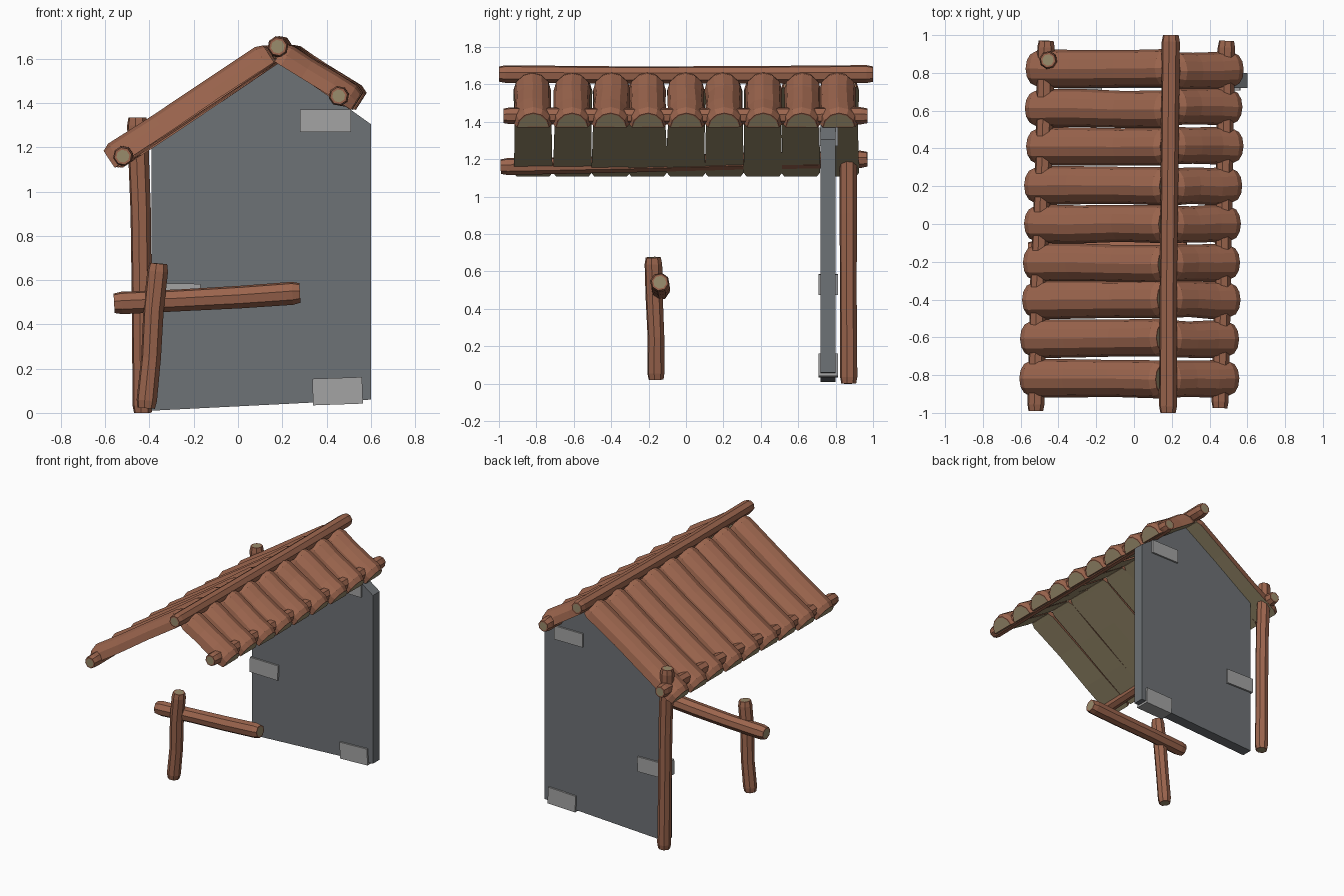
import bpy, bmesh, math, random
from mathutils import Vector, Matrix

random.seed(4)
cube = bpy.data.objects.get("Cube")
if cube:
    bpy.data.objects.remove(cube, do_unlink=True)


def material(name, rgb):
    m = bpy.data.materials.new(name)
    m.use_nodes = True
    m.diffuse_color = (*rgb, 1)
    bsdf = next(n for n in m.node_tree.nodes if n.type == "BSDF_PRINCIPLED")
    bsdf.inputs["Base Color"].default_value = (*rgb, 1)
    return m


BARK = material("bark brown", (0.33, 0.13, 0.075))
CUT = material("cut wood tan", (0.32, 0.26, 0.15))
SLATE = material("slate grey", (0.155, 0.168, 0.18))
CLIP = material("light grey", (0.37, 0.37, 0.37))


def finish(name, bm, mats):
    bmesh.ops.recalc_face_normals(bm, faces=bm.faces[:])
    mesh = bpy.data.meshes.new(name)
    bm.to_mesh(mesh)
    bm.free()
    for m in mats:
        mesh.materials.append(m)
    ob = bpy.data.objects.new(name, mesh)
    bpy.context.collection.objects.link(ob)
    return ob


def sweep(name, start, end, profile, up, wobble=0.0, flat_side=None, rim=0.01):
    """Timber between two points: chamfered ends, slight bends, pale cut ends."""
    a, b = Vector(start), Vector(end)
    axis = (b - a).normalized()
    side = axis.cross(Vector(up)).normalized()
    normal = side.cross(axis)
    length = (b - a).length
    chamfer = 0.035 / length
    bm = bmesh.new()
    rings = []
    for t, s in ((0, .86), (chamfer, 1), (.35, .97), (.68, 1), (1 - chamfer, 1.02), (1, .87)):
        shift = Vector((0, 0, 0))
        if 0.2 < t < 0.8:
            shift = side * random.uniform(-wobble, wobble) + normal * random.uniform(-wobble, wobble)
        c = a + axis * length * t + shift
        rings.append([bm.verts.new(c + (side * u + normal * v) * s) for u, v in profile])
    n = len(profile)
    for r, q in zip(rings, rings[1:]):
        for i in range(n):
            f = bm.faces.new((r[i], r[(i + 1) % n], q[(i + 1) % n], q[i]))
            f.material_index = 1 if i == flat_side else 0
    ends = [bm.faces.new(rings[0]), bm.faces.new(rings[-1])]
    bmesh.ops.recalc_face_normals(bm, faces=bm.faces[:])
    bmesh.ops.inset_individual(bm, faces=ends, thickness=rim)
    for f in ends:
        f.material_index = 1
    return finish(name, bm, (BARK, CUT))


def round_log(name, start, end, radius, up=(0, 0, 1), wobble=0.006):
    ring = [(radius * math.cos(k * math.tau / 8 + .2), radius * math.sin(k * math.tau / 8 + .2))
            for k in range(8)]
    return sweep(name, start, end, ring, up, wobble)


def half_log(name, start, end, half_width, height, up):
    arch = [(half_width * math.cos(k * math.pi / 6), height * math.sin(k * math.pi / 6))
            for k in range(7)]
    return sweep(name, start, end, arch, up, 0.004, flat_side=6, rim=0.007)


def box(name, centre, size, tilt=0):
    bm = bmesh.new()
    bmesh.ops.create_cube(bm, size=1, matrix=Matrix.Translation(centre)
                          @ Matrix.Rotation(math.radians(tilt), 4, "Y")
                          @ Matrix.Diagonal((*size, 1)))
    return finish(name, bm, (CLIP,))


# Roof beams
round_log("ridge_beam", (0.18, -1, 1.655), (0.195, 1, 1.655), 0.048)
round_log("right_eave_beam", (-0.52, -0.99, 1.16), (-0.465, 0.97, 1.2), 0.046)
round_log("left_eave_beam", (0.455, -0.975, 1.432), (0.49, 0.97, 1.432), 0.046)

# Roof covering of split logs, flat side down
for i in range(9):
    y = -0.815 + i * 0.2045
    skew = 0.02 * y
    j = [random.uniform(-0.012, 0.012) for _ in range(4)]
    half_log(f"right_roof_log_{i + 1}", (0.18 + skew, y + j[0], 1.585),
             (-0.535 + skew + j[1] * .6, y + j[0] * .3, 1.108), 0.101, 0.105, (-.55, 0, .835))
    half_log(f"left_roof_log_{i + 1}", (0.18 + skew, y + j[2], 1.588),
             (0.515 + skew + j[3], y + j[2] * .3, 1.37), 0.099, 0.105, (.543, 0, .84))

# Posts and cross rail
round_log("rear_post", (-0.43, 0.87, 0), (-0.455, 0.868, 1.335), 0.047, (0, 1, 0), 0.008)
round_log("front_post", (-0.415, -0.16, 0.022), (-0.36, -0.175, 0.675), 0.047, (0, 1, 0))
round_log("cross_rail", (-0.56, -0.14, 0.495), (0.28, -0.14, 0.542), 0.052)

# Rear wall slab
outline = [(-0.39, 0.01), (0.6, 0.06), (0.6, 1.305), (0.2, 1.59), (-0.39, 1.205)]
bm = bmesh.new()
slab = bm.faces.new([bm.verts.new((x, 0.72, z)) for x, z in outline])
grown = bmesh.ops.extrude_face_region(bm, geom=[slab])["geom"]
bmesh.ops.translate(bm, vec=(0, 0.08, 0),
                    verts=[g for g in grown if isinstance(g, bmesh.types.BMVert)])
finish("rear_wall", bm, (SLATE,))

# Clips gripping the wall on both sides
box("upper_clip", (0.395, 0.76, 1.32), (0.23, 0.105, 0.1))
box("lower_clip", (0.45, 0.76, 0.098), (0.225, 0.105, 0.12), -2)
box("middle_clip", (-0.285, 0.76, 0.53), (0.23, 0.105, 0.11), 1)
